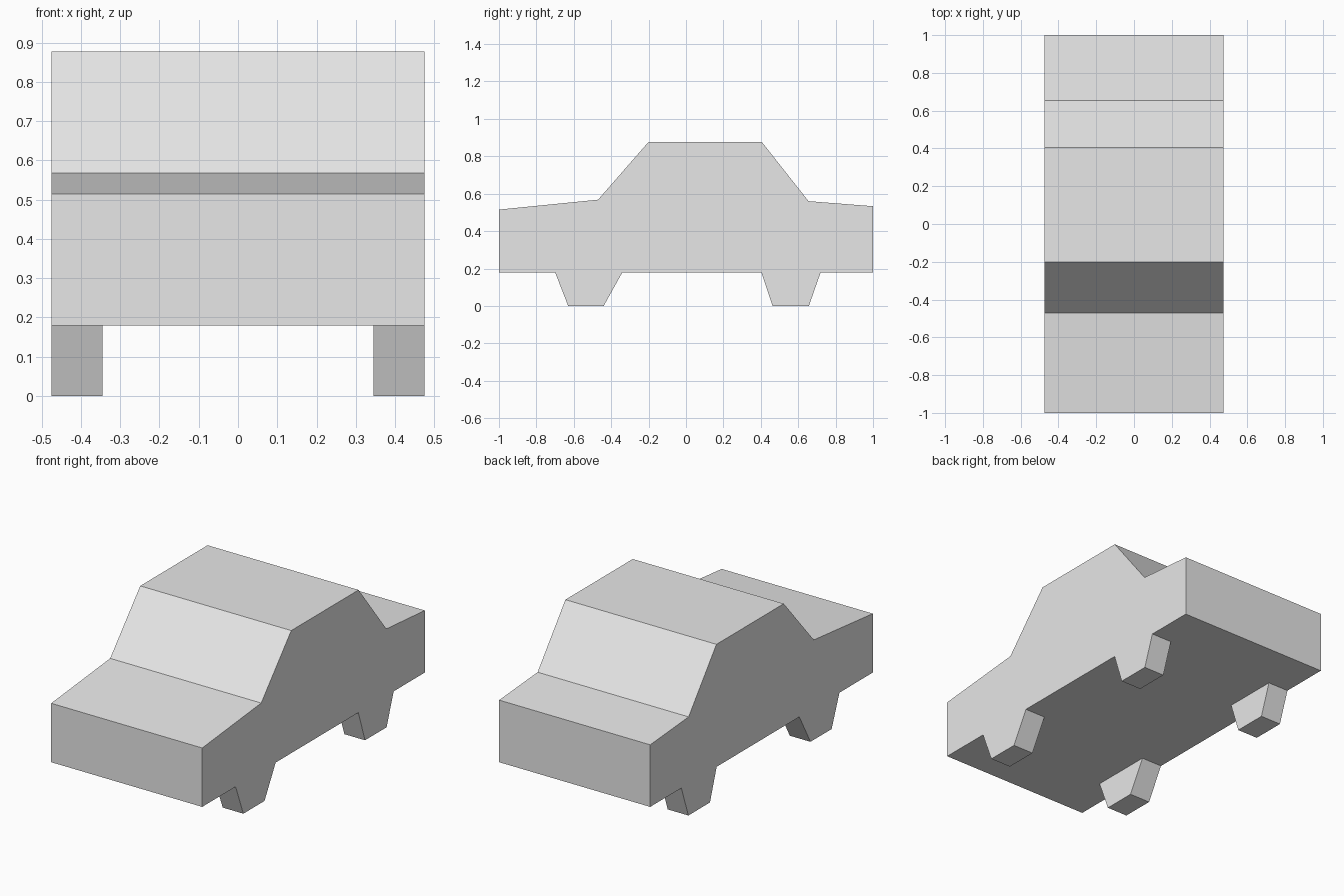
import bpy
import bmesh

HALF_WIDTH = 0.475
WHEEL_INNER = 0.345
BELLY = 0.18

cube = bpy.data.objects.get("Cube")
if cube:
    bpy.data.objects.remove(cube, do_unlink=True)

paint = bpy.data.materials.new("light_grey")
paint.use_nodes = True
paint.diffuse_color = (0.8, 0.8, 0.8, 1)
paint.node_tree.nodes["Principled BSDF"].inputs["Base Color"].default_value = (0.8, 0.8, 0.8, 1)


def side_prism(name, profile, x0, x1, open_top=False):
    """Extrude a (y, z) side profile from x0 to x1; open_top drops the hidden joining face."""
    bm = bmesh.new()
    face = bm.faces.new([bm.verts.new((x0, y, z)) for y, z in profile])
    extruded = bmesh.ops.extrude_face_region(bm, geom=[face], use_keep_orig=True)["geom"]
    moved = [v for v in extruded if isinstance(v, bmesh.types.BMVert)]
    bmesh.ops.translate(bm, verts=moved, vec=(x1 - x0, 0, 0))
    bmesh.ops.recalc_face_normals(bm, faces=bm.faces)
    if open_top:
        lids = [f for f in bm.faces if all(abs(v.co.z - BELLY) < 1e-5 for v in f.verts)]
        bmesh.ops.delete(bm, geom=lids, context='FACES_ONLY')
    mesh = bpy.data.meshes.new(name)
    bm.to_mesh(mesh)
    bm.free()
    mesh.materials.append(paint)
    obj = bpy.data.objects.new(name, mesh)
    bpy.context.collection.objects.link(obj)
    return obj


# Car body: bonnet, windscreen, roof, rear window and boot in one outline
side_prism("car_body", [
    (-1.0, BELLY), (-1.0, 0.515), (-0.47, 0.568), (-0.2, 0.877),
    (0.405, 0.877), (0.655, 0.56), (1.0, 0.533), (1.0, BELLY),
], -HALF_WIDTH, HALF_WIDTH)

# Tapered block wheels, flush with the body sides
wheels = {
    "front": [(-0.7, BELLY), (-0.63, 0), (-0.44, 0), (-0.34, BELLY)],
    "rear": [(0.403, BELLY), (0.463, 0), (0.657, 0), (0.72, BELLY)],
}
for end, outline in wheels.items():
    for side, sign in (("left", 1), ("right", -1)):
        side_prism(f"{end}_{side}_wheel", outline,
                   sign * WHEEL_INNER, sign * HALF_WIDTH, open_top=True)
